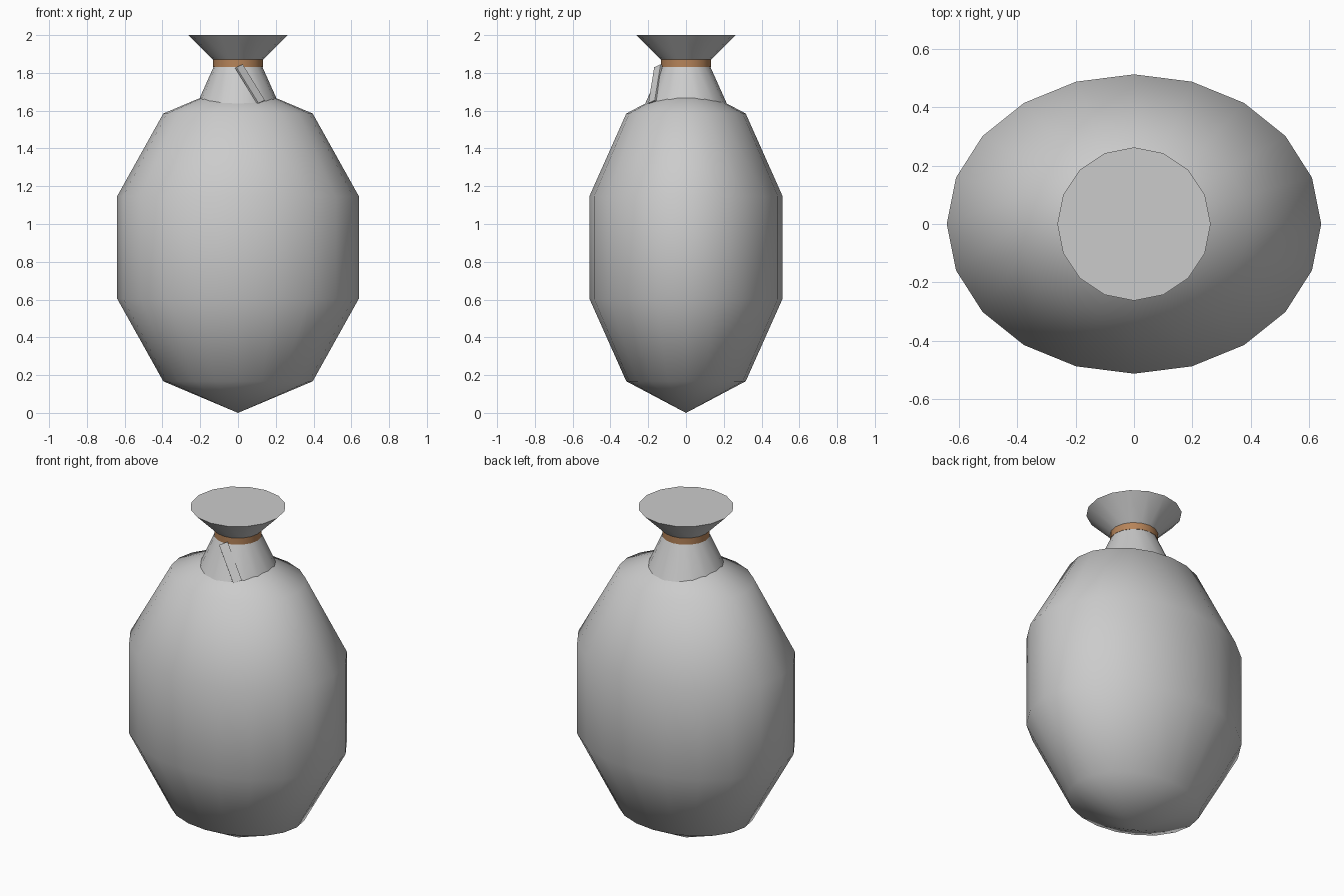
import bpy, bmesh, math
from mathutils import Vector, Matrix

old = bpy.data.objects.get("Cube")
if old:
    bpy.data.objects.remove(old)


def material(name, rgb):
    m = bpy.data.materials.new(name)
    m.use_nodes = True
    m.diffuse_color = (*rgb, 1)
    m.node_tree.nodes["Principled BSDF"].inputs["Base Color"].default_value = (*rgb, 1)
    return m


grey = material("sack_grey", (0.6, 0.6, 0.6))
brown = material("cord_brown", (0.47, 0.23, 0.1))


def finish(name, bm, mat, smooth_angle):
    mesh = bpy.data.meshes.new(name)
    bm.to_mesh(mesh)
    bm.free()
    mesh.materials.append(mat)
    obj = bpy.data.objects.new(name, mesh)
    bpy.context.collection.objects.link(obj)
    bpy.ops.object.select_all(action='DESELECT')
    obj.select_set(True)
    bpy.context.view_layer.objects.active = obj
    if smooth_angle:
        bpy.ops.object.shade_smooth_by_angle(angle=math.radians(smooth_angle))
    return obj


def cone(name, z0, r0, z1, r1, mat, sides=16):
    bm = bmesh.new()
    bmesh.ops.create_cone(bm, cap_ends=True, segments=sides, radius1=r0, radius2=r1,
                          depth=z1 - z0, matrix=Matrix.Translation((0, 0, (z0 + z1) / 2)))
    return finish(name, bm, mat, 30)


# Oval sack body, a coarse smooth-shaded sphere
bm = bmesh.new()
bmesh.ops.create_uvsphere(bm, u_segments=20, v_segments=5, radius=1)
bmesh.ops.scale(bm, verts=bm.verts, vec=(0.673, 0.538, 0.876))
bmesh.ops.translate(bm, verts=bm.verts, vec=(0, 0, 0.876))
finish("sack_body", bm, grey, 90)

# Gathered neck, tie and flared mouth
cone("sack_neck", 1.6, 0.233, 1.85, 0.121, grey)
cone("neck_tie", 1.83, 0.132, 1.87, 0.132, brown)
cone("sack_mouth", 1.866, 0.128, 2.0, 0.262, grey)

# Loose strip of cloth hanging from the tie
top, bottom = Vector((0.005, -0.147, 1.835)), Vector((0.122, -0.178, 1.645))
along = (top - bottom).normalized()
face = Vector((1, -1, 0))
face = (face - along * face.dot(along)).normalized()
across = face.cross(along)
turn = Matrix((across, face, along)).transposed().to_4x4()
size = Matrix.Diagonal((0.05, 0.012, (top - bottom).length, 1))
bm = bmesh.new()
bmesh.ops.create_cube(bm, size=1,
                      matrix=Matrix.Translation((top + bottom) / 2) @ turn @ size)
bmesh.ops.recalc_face_normals(bm, faces=bm.faces)
finish("cloth_strip", bm, grey, 0)
